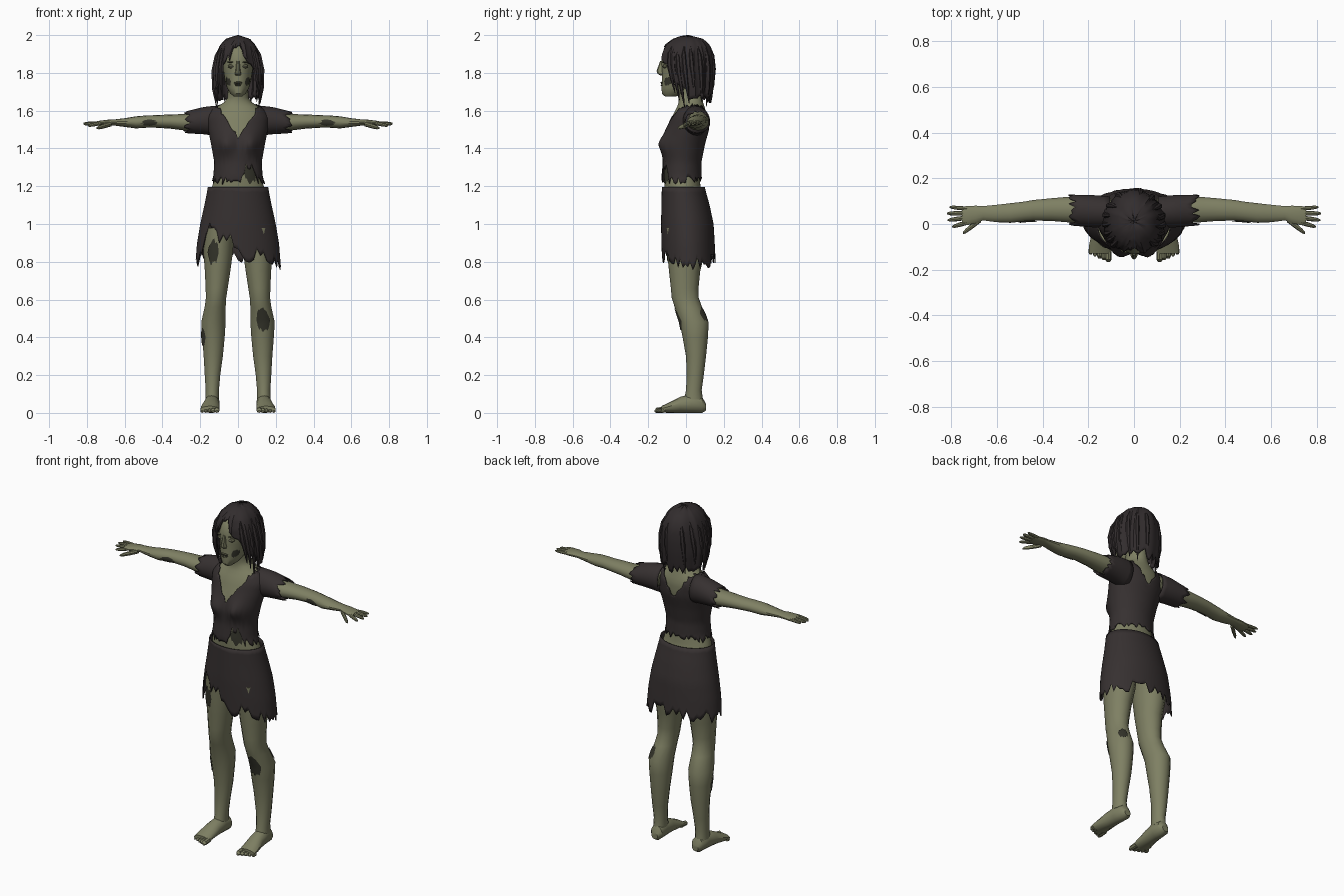
import bpy, bmesh, random
from math import sin, cos, exp, radians, sqrt
from mathutils import Matrix, Vector

random.seed(4)
cube = bpy.data.objects.get("Cube")
if cube:
    bpy.data.objects.remove(cube)


def material(name, red, green, blue):
    mat = bpy.data.materials.new(name)
    mat.use_nodes = True
    colour = (red, green, blue, 1)
    mat.diffuse_color = colour
    mat.node_tree.nodes["Principled BSDF"].inputs["Base Color"].default_value = colour
    return mat


skin = material("olive skin", .21, .215, .125)
cloth = material("dark cloth", .037, .03, .03)
hair_mat = material("dark hair", .032, .026, .027)
wound = material("dark wound", .035, .035, .024)
shade = material("sunken skin", .09, .09, .052)
eye_mat = material("dull eye", .25, .25, .18)


def sample(rows, s):
    """Linear lookup in rows sorted by their first value."""
    for a, b in zip(rows, rows[1:]):
        if s <= b[0]:
            t = max(0, (s - a[0]) / (b[0] - a[0]))
            return [p + (q - p) * t for p, q in zip(a, b)]
    return rows[-1]


def place(rows, s, deg, axis="z", grow=0, tweak=None):
    """Point on a shell; a row is (along, centre, half width, low, high)."""
    _, centre, half, low, high = sample(rows, s)
    u = centre + (half + grow) * sin(radians(deg))
    v = (low + high) / 2 - ((high - low) / 2 + grow) * cos(radians(deg))
    if tweak:
        u, v = tweak(u, v, s, deg)
    return Vector({"z": (u, v, s), "x": (s, u, v), "y": (u, s, v)}[axis])


def finish(name, bm, mat, thick=0):
    mesh = bpy.data.meshes.new(name)
    bm.to_mesh(mesh)
    bm.free()
    mesh.materials.append(mat)
    obj = bpy.data.objects.new(name, mesh)
    bpy.context.collection.objects.link(obj)
    bpy.ops.object.select_all(action="DESELECT")
    obj.select_set(True)
    bpy.context.view_layer.objects.active = obj
    bpy.ops.object.shade_smooth_by_angle(angle=radians(35))
    if thick:
        mod = obj.modifiers.new("thickness", "SOLIDIFY")
        mod.thickness, mod.offset = thick, -1
    return obj


def shell(name, rows, mat, axis="z", n=14, lo=None, hi=None, steps=10,
          arc=(-180, 180), grow=0, tweak=None, sides=(1,), thick=0):
    """Loft the rows; with lo and hi it is an open sheet with free edges."""
    for side in sides:
        bm = bmesh.new()
        count = n if arc[1] - arc[0] == 360 else n + 1
        columns = []
        for i in range(count):
            deg = arc[0] + (arc[1] - arc[0]) * i / n
            levels = [r[0] for r in rows]
            if lo:
                a, b = lo(deg), hi(deg)
                levels = [a + (b - a) * k / steps for k in range(steps + 1)]
            points = [place(rows, s, deg, axis, grow, tweak) for s in levels]
            columns.append([bm.verts.new((p.x * side, p.y, p.z)) for p in points])
        faces = []
        for i in range(n):
            a, b = columns[i], columns[(i + 1) % count]
            for k in range(len(a) - 1):
                faces.append([a[k], b[k], b[k + 1], a[k + 1]])
        if not lo:
            faces.append([c[0] for c in reversed(columns)])
            faces.append([c[-1] for c in columns])
        for f in faces:
            bm.faces.new(reversed(f) if (axis == "y") != (side < 0) else f)
        bmesh.ops.remove_doubles(bm, verts=bm.verts, dist=.0002)
        prefix = ("left_" if side > 0 else "right_") if len(sides) > 1 else ""
        finish(prefix + name, bm, mat, thick)


def patch(name, rows, s, deg, length, width, axis="z", side=1, grow=.004, tweak=None):
    """Ragged wound lying on a shell."""
    def edge(sign):
        return lambda d: s + sign * length * sqrt(max(0, 1 - ((d - deg) / width) ** 2)) * random.uniform(.6, 1.1)
    shell(name, rows, wound, axis, 10, edge(-1), edge(1), 8,
          (deg - width, deg + width), grow, tweak, (side,))


def blob(name, centre, size, mat):
    bm = bmesh.new()
    bmesh.ops.create_icosphere(bm, subdivisions=2, radius=1,
                               matrix=Matrix.Translation(centre) @ Matrix.Diagonal((*size, 1)))
    finish(name, bm, mat)


BOTH = (1, -1)

# Torso and neck
torso = [(.93, 0, .15, -.09, .11), (1.1, 0, .17, -.12, .12), (1.19, 0, .153, -.125, .09),
         (1.25, 0, .13, -.13, .083), (1.33, 0, .126, -.122, .082), (1.42, 0, .142, -.122, .1),
         (1.5, 0, .158, -.108, .122), (1.57, 0, .165, -.085, .124), (1.615, 0, .132, -.062, .112),
         (1.64, 0, .09, -.05, .103), (1.66, 0, .068, -.052, .1), (1.76, 0, .064, -.062, .092)]


def bust(u, v, s, deg):
    if v < 0:
        v -= .036 * exp(-((abs(u) - .07) / .05) ** 2 - ((s - 1.425) / .055) ** 2)
    return u, v


shell("torso", torso, skin, n=40, lo=lambda d: .93, hi=lambda d: 1.76, steps=36, grow=-.012, tweak=bust)
patch("belly_wound", torso, 1.27, 32, .06, 17, grow=-.007, tweak=bust)

# Ragged shirt with a deep neckline at front and back
shirt_hem = [(-180, 1.235), (-60, 1.235), (-20, 1.225), (10, 1.24), (18, 1.3),
             (42, 1.315), (50, 1.23), (180, 1.235)]


def neckline(deg):
    z, floor = 1.44, 1.46 if abs(deg) < 90 else 1.49
    while z < 1.632 and z < floor + 1.5 * abs(place(torso, z, deg).x):
        z += .005
    return z + random.uniform(-.012, .004)


shell("shirt", torso, cloth, n=72, lo=lambda d: sample(shirt_hem, d)[1] + random.uniform(-.02, .02),
      hi=neckline, steps=20, tweak=bust, thick=.005)
sleeve = [(.1, .05, .07, 1.465, 1.628), (.18, .056, .071, 1.475, 1.62), (.3, .062, .067, 1.482, 1.59)]
shell("sleeve", sleeve, cloth, "x", 30, lambda d: .105, lambda d: random.uniform(.25, .29), 6,
      sides=BOTH, thick=.005)

# Skirt with torn hem and a slit on the right thigh
skirt = [(.74, 0, .23, -.125, .16), (.9, 0, .217, -.13, .152), (1, 0, .2, -.132, .146),
         (1.1, 0, .178, -.13, .125), (1.19, 0, .16, -.128, .1)]
skirt_hem = [(-180, .8), (-130, .79), (-90, .79), (-62, .81), (-50, .95), (-34, .94), (-28, .89),
             (-8, .89), (2, .8), (14, .76), (24, .83), (50, .8), (75, .755), (110, .77), (180, .8)]
shell("skirt", skirt, cloth, n=66, lo=lambda d: sample(skirt_hem, d)[1] + random.uniform(-.015, .06),
      hi=lambda d: 1.195, steps=14, thick=.005)

# Legs
leg = [(.07, .137, .036, -.01, .09), (.12, .136, .036, 0, .083), (.2, .135, .042, .004, .094),
       (.3, .131, .052, 0, .106), (.4, .13, .061, -.018, .116), (.48, .13, .066, -.034, .12),
       (.56, .121, .057, -.06, .085), (.61, .116, .055, -.076, .067), (.66, .113, .06, -.08, .066),
       (.75, .108, .069, -.09, .075), (.85, .105, .08, -.1, .1), (.98, .1, .085, -.11, .12)]
shell("leg", leg, skin, sides=BOTH)
patch("left_shin_wound", leg, .49, 5, .065, 32)
patch("left_calf_wound", leg, .52, 150, .04, 22)
patch("right_thigh_wound", leg, .85, 20, .07, 22, side=-1)
patch("right_calf_wound", leg, .4, 65, .05, 25, side=-1)

# Feet and toes
foot = [(-.13, .149, .05, .002, .036), (-.09, .147, .05, 0, .055), (-.03, .141, .043, 0, .085),
        (.03, .137, .04, 0, .1), (.085, .134, .036, 0, .085), (.105, .133, .02, .012, .05)]
shell("foot", foot, skin, "y", sides=BOTH)
for i in range(5):
    r = .014 - .0015 * min(i, 3)
    x, tip = .112 + .0195 * i, -.166 + .008 * i
    toe = [(tip, x, r * .5, .004, r), (tip + .01, x, r, 0, r * 2), (-.11, x, r, .002, r * 2.4)]
    shell("toe_%d" % (i + 1), toe, skin, "y", 8, sides=BOTH)

# Arms with palms
arm = [(.1, .065, .05, 1.51, 1.605), (.2, .064, .056, 1.495, 1.595), (.28, .063, .058, 1.495, 1.582),
       (.36, .063, .051, 1.505, 1.58), (.44, .06, .046, 1.51, 1.576), (.48, .055, .044, 1.51, 1.575),
       (.54, .048, .044, 1.506, 1.57), (.6, .046, .039, 1.514, 1.56), (.66, .047, .032, 1.522, 1.553),
       (.69, .042, .039, 1.522, 1.552), (.73, .037, .043, 1.52, 1.547), (.752, .038, .038, 1.524, 1.543)]
shell("arm", arm, skin, "x", sides=BOTH)
for side in BOTH:
    patch(("left" if side > 0 else "right") + "_arm_wound", arm, .47, -80, .045, 28, "x", side)


def digit(name, x0, y0, z0, x1, y1, z1, r):
    rows = []
    for t, f in ((0, 1), (.5, 1), (.85, .8), (1, .35)):
        z = z0 + (z1 - z0) * t
        rows.append((x0 + (x1 - x0) * t, y0 + (y1 - y0) * t, r * f, z - r * f, z + r * f))
    shell(name, rows, skin, "x", 8, sides=BOTH)


digit("index_finger", .73, .006, 1.533, .795, -.012, 1.52, .01)
digit("middle_finger", .735, .027, 1.534, .815, .017, 1.528, .01)
digit("ring_finger", .735, .048, 1.534, .818, .046, 1.532, .01)
digit("little_finger", .73, .067, 1.534, .807, .074, 1.534, .009)
digit("thumb", .67, .02, 1.53, .748, -.04, 1.508, .013)

# Head and face
head = [(1.674, 0, .02, -.11, -.06), (1.69, 0, .04, -.127, 0), (1.72, 0, .058, -.13, .04),
        (1.76, 0, .07, -.128, .08), (1.81, 0, .078, -.128, .1), (1.86, 0, .083, -.132, .115),
        (1.91, 0, .08, -.12, .115), (1.95, 0, .06, -.09, .09), (1.975, 0, .03, -.04, .05)]
shell("head", head, skin, n=24)
nose = [(1.785, 0, .012, -.135, -.115), (1.795, 0, .017, -.15, -.115),
        (1.81, 0, .013, -.156, -.115), (1.862, 0, .008, -.137, -.115)]
shell("nose", nose, skin, n=8)
for side, word in ((1, "left"), (-1, "right")):
    blob(word + "_eye_socket", (.033 * side, -.111, 1.835), (.022, .012, .012), shade)
    blob(word + "_eye", (.033 * side, -.115, 1.834), (.014, .012, .005), eye_mat)
    blob(word + "_brow", (.034 * side, -.115, 1.857), (.024, .012, .004), shade)
    patch(word + "_cheek_wound", head, 1.755, 48, .025, 16, side=side, grow=.003)
blob("upper_lip", (0, -.126, 1.749), (.022, .009, .005), shade)
blob("mouth", (0, -.127, 1.742), (.024, .006, .003), wound)
blob("lower_lip", (0, -.126, 1.735), (.018, .009, .005), shade)

# Hair cap parted at the front, with loose strands
hair = [(1.6, 0, .115, -.08, .125), (1.68, 0, .13, -.105, .14), (1.77, 0, .137, -.128, .15),
        (1.84, 0, .128, -.14, .152), (1.9, 0, .116, -.136, .146), (1.95, 0, .094, -.11, .125),
        (1.98, 0, .064, -.07, .09), (1.995, 0, .035, -.03, .055), (2, 0, .004, .005, .015)]
fringe = [(0, 1.945), (15, 1.915), (35, 1.865), (48, 1.8), (65, 1.73), (90, 1.69), (180, 1.67)]
ridges = [random.uniform(.95, 1.02) for i in range(48)]


def ridge(u, v, s, deg):
    f = ridges[round((deg + 180) / 7.5) % 48]
    return u * f, v * f


shell("hair", hair, hair_mat, n=48, lo=lambda d: sample(fringe, abs(d))[1] + random.uniform(-.035, .025),
      hi=lambda d: 2, steps=16, tweak=ridge, thick=.012)
angles = [-150, -125, -105, -88, -72, -60, -48, 46, 56, 68, 82, 98, 118, 140, 165]
for i, deg in enumerate(angles):
    tip = random.uniform(1.61, 1.7)
    rows = []
    for t, f in ((0, .1), (.3, .7), (.6, 1), (.85, .8), (1, .2)):
        z = tip + (1.94 - tip) * t
        p = place(hair, z, deg + 6 * (1 - t), grow=-.004)
        rows.append((z, p.x, .015 * f, p.y - .014 * f, p.y + .014 * f))
    shell("hair_strand_%d" % (i + 1), rows, hair_mat, n=6)
